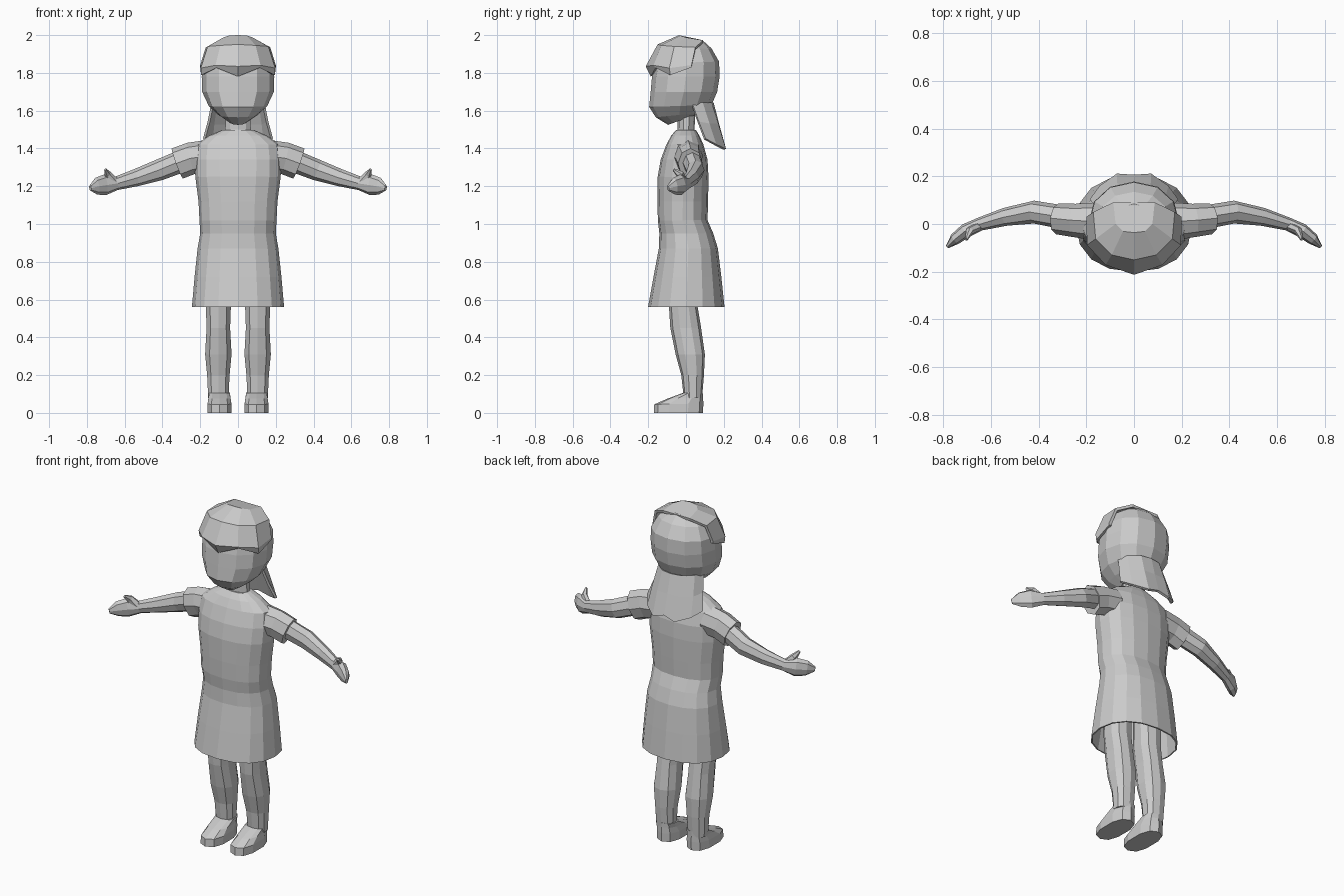
import bpy, bmesh, math
from mathutils import Vector

grey = bpy.data.materials.new("plain_grey")
grey.diffuse_color = (0.6, 0.6, 0.6, 1)


def make(name, rows, closed=True, cap_start=True, cap_end=True, mirror=False, thick=0):
    """Skin a list of point rows into one flat-shaded object."""
    bm = bmesh.new()
    vs = [[bm.verts.new(p) for p in row] for row in rows]
    n = len(rows[0])
    for a, b in zip(vs, vs[1:]):
        for i in range(n if closed else n - 1):
            j = (i + 1) % n
            bm.faces.new((a[i], a[j], b[j], b[i]))
    if cap_start:
        bm.faces.new(vs[0])
    if cap_end:
        bm.faces.new(vs[-1])
    bmesh.ops.recalc_face_normals(bm, faces=bm.faces[:])
    me = bpy.data.meshes.new(name)
    bm.to_mesh(me)
    bm.free()
    me.materials.append(grey)
    ob = bpy.data.objects.new(name, me)
    bpy.context.collection.objects.link(ob)
    if thick:
        m = ob.modifiers.new("thickness", 'SOLIDIFY')
        m.thickness, m.offset = thick, 0
    if mirror:
        m = ob.modifiers.new("mirror", 'MIRROR')
        m.use_mirror_merge = False
    return ob


def slices(profile, n, p=1.0, cx=0.0):
    """Horizontal oval rings from (z front, z back, half width, y front, y back)."""
    out = []
    for zf, zb, hw, yf, yb in profile:
        row = []
        for i in range(n):
            a = 2 * math.pi * i / n + math.pi / 2
            c, s = math.cos(a), math.sin(a)
            c = math.copysign(abs(c) ** p, c)
            s = math.copysign(abs(s) ** p, s)
            t = (s + 1) / 2
            row.append((cx + hw * c, yf + (yb - yf) * t, zf + (zb - zf) * t))
        out.append(row)
    return out


def tube(path, n):
    """Rings across a path of (x, y, z, side radius, up radius)."""
    pts = [Vector(q[:3]) for q in path]
    out = []
    for k, q in enumerate(path):
        t = (pts[min(k + 1, len(pts) - 1)] - pts[max(k - 1, 0)]).normalized()
        side = Vector((0, 0, 1)).cross(t).normalized()
        up = t.cross(side)
        out.append([pts[k] + side * q[3] * math.cos(2 * math.pi * i / n)
                    + up * q[4] * math.sin(2 * math.pi * i / n) for i in range(n)])
    return out


def both_sides(half):
    """Complete a row running from the outer edge to the centre line."""
    return half + [(-x, y, z) for x, y, z in reversed(half[:-1])]


# Head
make("head", slices([
    (1.525, 1.57, .05, -.095, .03), (1.565, 1.59, .105, -.16, .09),
    (1.62, 1.63, .155, -.195, .135), (1.70, 1.70, .19, -.187, .165),
    (1.78, 1.78, .192, -.18, .178), (1.85, 1.86, .188, -.165, .175),
    (1.92, 1.93, .15, -.125, .135), (1.97, 1.975, .08, -.08, .085)], 12, .93))

# Fringe: faceted shell over the front and top of the head
make("hair_fringe", [
    both_sides([(.192, .03, 1.83), (.188, -.08, 1.79), (.11, -.155, 1.83), (0, -.18, 1.785)]),
    both_sides([(.192, .03, 1.84), (.19, -.085, 1.825), (.115, -.165, 1.84), (0, -.205, 1.835)]),
    both_sides([(.165, .05, 1.93), (.155, -.06, 1.935), (.09, -.125, 1.94), (0, -.145, 1.945)]),
    both_sides([(.085, .09, 1.965), (.075, .0, 1.98), (.045, -.03, 1.99), (0, -.035, 1.992)])],
    closed=False, cap_start=False, thick=.016)

# Hair hanging behind the neck
make("back_hair", [
    both_sides([(.135, .03, 1.64), (.115, .085, 1.64), (.06, .13, 1.64), (0, .14, 1.64)]),
    both_sides([(.155, .065, 1.54), (.13, .12, 1.53), (.068, .165, 1.53), (0, .168, 1.53)]),
    both_sides([(.18, .10, 1.45), (.14, .155, 1.42), (.07, .205, 1.395), (0, .2, 1.415)])],
    closed=False, cap_start=False, cap_end=False, thick=.014)

# Neck
make("neck", slices([(1.44, 1.44, .085, -.06, .055), (1.5, 1.5, .072, -.045, .045),
                     (1.6, 1.6, .065, -.045, .05)], 10))

# Dress with open hem
prof = [(1.495, .08, -.05, .05), (1.465, .15, -.075, .068), (1.42, .215, -.1, .088),
        (1.34, .225, -.13, .11), (1.25, .222, -.146, .115), (1.12, .205, -.147, .113),
        (1.02, .2, -.145, .11), (.95, .196, -.137, .14), (.87, .21, -.14, .165),
        (.72, .226, -.168, .183), (.56, .24, -.197, .2)]
make("dress", slices([(z, z, w, f, b) for z, w, f, b in prof], 16, .88),
     cap_end=False, thick=.008)

# Sleeves, arms, thumbs
make("sleeves", tube([(.16, .01, 1.36, .08, .085), (.25, .015, 1.347, .07, .085),
                      (.322, .022, 1.32, .065, .085)], 8), mirror=True)
make("arms", tube([(.28, .025, 1.34, .05, .06), (.42, .05, 1.285, .048, .056),
                   (.54, .03, 1.245, .038, .046), (.645, .0, 1.215, .028, .036),
                   (.705, -.028, 1.207, .03, .055), (.75, -.063, 1.2, .025, .045),
                   (.782, -.095, 1.19, .008, .015)], 8), mirror=True)
make("thumbs", tube([(.655, -.01, 1.225, .02, .025), (.69, -.03, 1.262, .017, .022),
                     (.703, -.065, 1.288, .006, .008)], 6), mirror=True)

# Legs
legs = [(.75, .072, -.09, .06), (.56, .069, -.09, .062), (.45, .065, -.083, .08),
        (.31, .073, -.055, .1), (.2, .062, -.025, .095), (.08, .056, -.012, .085)]
make("legs", slices([(z, z, w, f, b) for z, w, f, b in legs], 10, .85, .104), mirror=True)

# Shoes
make("shoes", slices([(0, 0, .066, -.17, .09), (.045, .05, .066, -.168, .092),
                      (.075, .085, .06, -.1, .09), (.105, .11, .058, -.018, .088)],
                     10, .8, .098), mirror=True)
